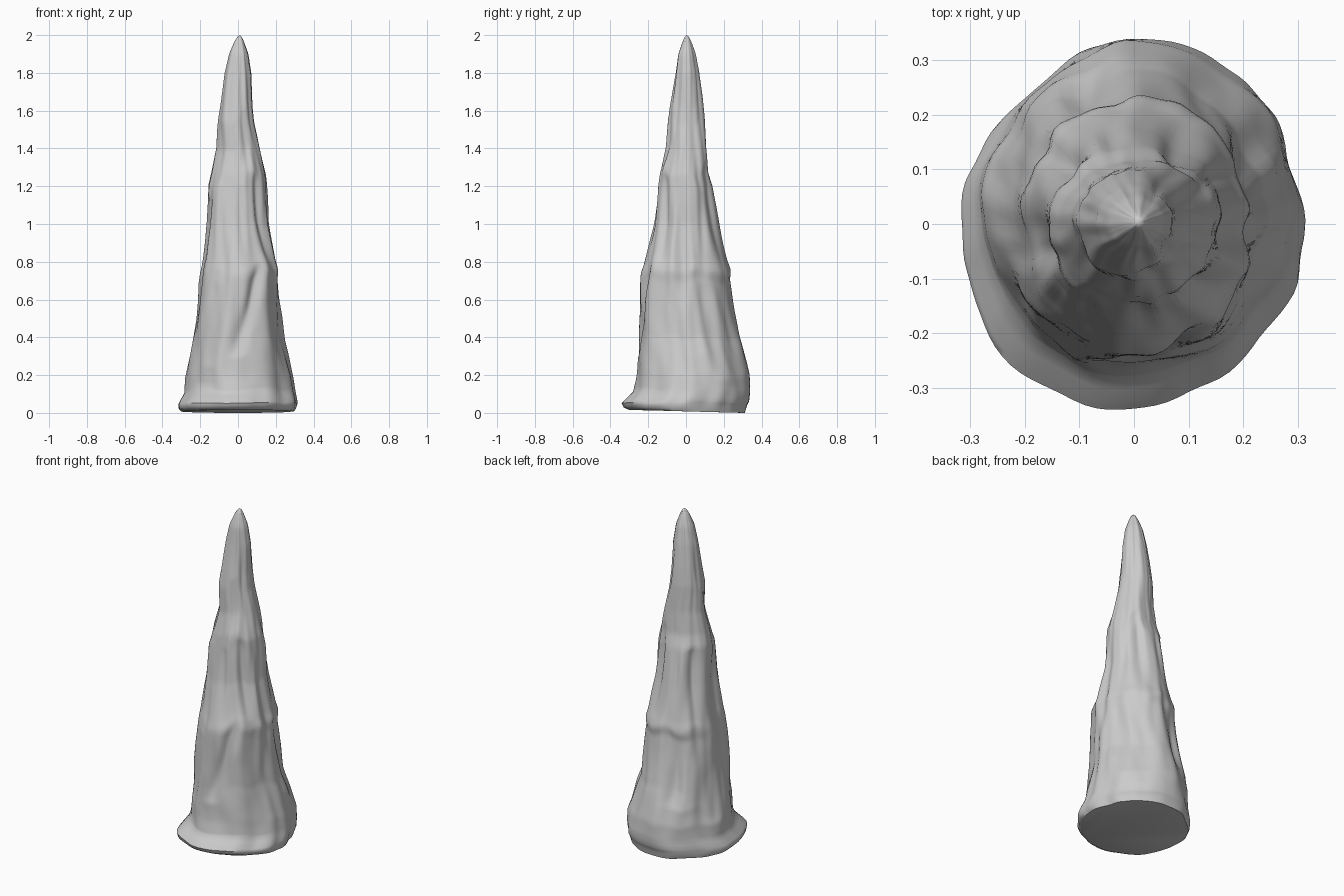
import bpy, bmesh, math
from mathutils import Vector, noise

# Silhouette: z, left x, right x, front y, back y
PROFILE = [
    (0.00, -.302, .298, -.300, .316), (0.015, -.315, .307, -.328, .320),
    (0.04, -.318, .313, -.338, .328),
    (0.06, -.308, .313, -.322, .338), (0.11, -.284, .302, -.278, .342),
    (0.20, -.280, .287, -.264, .335), (0.40, -.250, .240, -.252, .278),
    (0.60, -.216, .222, -.247, .243), (0.70, -.202, .213, -.243, .228),
    (0.75, -.198, .217, -.240, .234), (0.80, -.190, .203, -.225, .220),
    (1.00, -.168, .167, -.176, .180), (1.20, -.158, .155, -.146, .145),
    (1.27, -.140, .149, -.137, .122), (1.40, -.110, .120, -.105, .108),
    (1.55, -.102, .085, -.095, .099), (1.65, -.088, .074, -.080, .088),
    (1.80, -.071, .071, -.056, .068), (1.90, -.049, .056, -.043, .050),
    (1.965, -.021, .032, -.020, .028), (1.99, -.004, .020, -.008, .016)]

# Drip grooves: start angle, end angle (degrees), low z, high z, depth, half width
# (negative depth makes a bulge)
GROOVES = [
    (268, 298, .32, .78, .032, 9), (318, 312, .80, 1.25, .030, 10),
    (280, 275, .78, 1.20, .015, 9), (236, 240, .25, .68, .015, 9),
    (345, 340, .20, .70, .012, 10), (35, 28, .18, .68, .026, 11),
    (70, 55, .80, 1.30, .024, 12), (110, 118, .30, .72, .020, 10),
    (140, 135, .78, 1.20, .028, 12), (165, 172, .22, .70, .020, 10),
    (200, 196, .80, 1.15, .015, 11), (300, 290, 1.30, 1.60, .010, 18),
    (225, 215, 1.2, 1.55, .010, 16), (20, 10, 1.25, 1.65, .008, 16),
    (226, 226, -.08, .14, -.020, 16), (130, 130, -.20, .30, .018, 20),
    (18, 18, -.20, .30, .014, 14), (305, 305, -.20, .20, .012, 18)]

SIDES, STEPS = 96, 110


def extents(z):
    for p, q in zip(PROFILE, PROFILE[1:]):
        if z <= q[0]:
            t = (z - p[0]) / (q[0] - p[0])
            return [p[i] + (q[i] - p[i]) * t for i in range(1, 5)]
    return PROFILE[-1][1:]


def point(z, a):
    left, right, front, back = extents(z)
    cx, cy = (left + right) / 2, (front + back) / 2
    rx, ry = (right - left) / 2, (back - front) / 2
    c, s = math.cos(a), math.sin(a)
    r = 1 / math.hypot(c / rx, s / ry)
    size = (rx + ry) / 2
    # Irregular drip ribs, stretched down the height and calmer near the base
    rib = noise.noise(Vector((c * 2.3, s * 2.3, z * 1.7)))
    fine = noise.noise(Vector((c * 4.5 + 7, s * 4.5, z * 4)))
    d = size * (0.08 * rib + 0.05 * fine - .008) * min(1, .3 + z * 2)
    deg = math.degrees(a)
    for a0, a1, low, high, depth, width in GROOVES:
        if low < z < high:
            t = (z - low) / (high - low)
            off = (deg - a0 - (a1 - a0) * t + 180) % 360 - 180
            d -= depth * math.sin(math.pi * t) ** .7 * math.exp(-(off / width) ** 2)
    # Wavy height keeps the ledges from forming level rings
    wave = 0.05 * noise.noise(Vector((c * 2, s * 2, 3 + z))) * min(1, z * 4) * min(1, (2 - z) * 3)
    # Base rim lifts a little toward the front
    lift = 0.008 * (1 - s) * max(0, 1 - z * 6)
    return (cx + (r + d) * c, cy + (r + d) * s, z + wave + lift)


# Stalagmite body: stacked rings, a flat underside and a rounded tip
bm = bmesh.new()
heights = sorted({0.0, .015, .028, .04, .05, .06, .085} | {.11 + 1.88 * i / STEPS for i in range(STEPS + 1)})
rings = [[bm.verts.new(point(z, 2 * math.pi * i / SIDES)) for i in range(SIDES)] for z in heights]
for lo, hi in zip(rings, rings[1:]):
    for i in range(SIDES):
        j = (i + 1) % SIDES
        bm.faces.new((lo[i], lo[j], hi[j], hi[i]))
bm.faces.new(rings[0][::-1])
tip = bm.verts.new((.008, .004, 2.0))
for i in range(SIDES):
    bm.faces.new((rings[-1][i], rings[-1][(i + 1) % SIDES], tip))
mesh = bpy.data.meshes.new("stalagmite")
bm.to_mesh(mesh)
bm.free()
spike = bpy.data.objects.new("stalagmite", mesh)
bpy.context.collection.objects.link(spike)
bpy.context.view_layer.objects.active = spike
spike.select_set(True)
bpy.ops.object.shade_smooth_by_angle(angle=math.radians(50))
